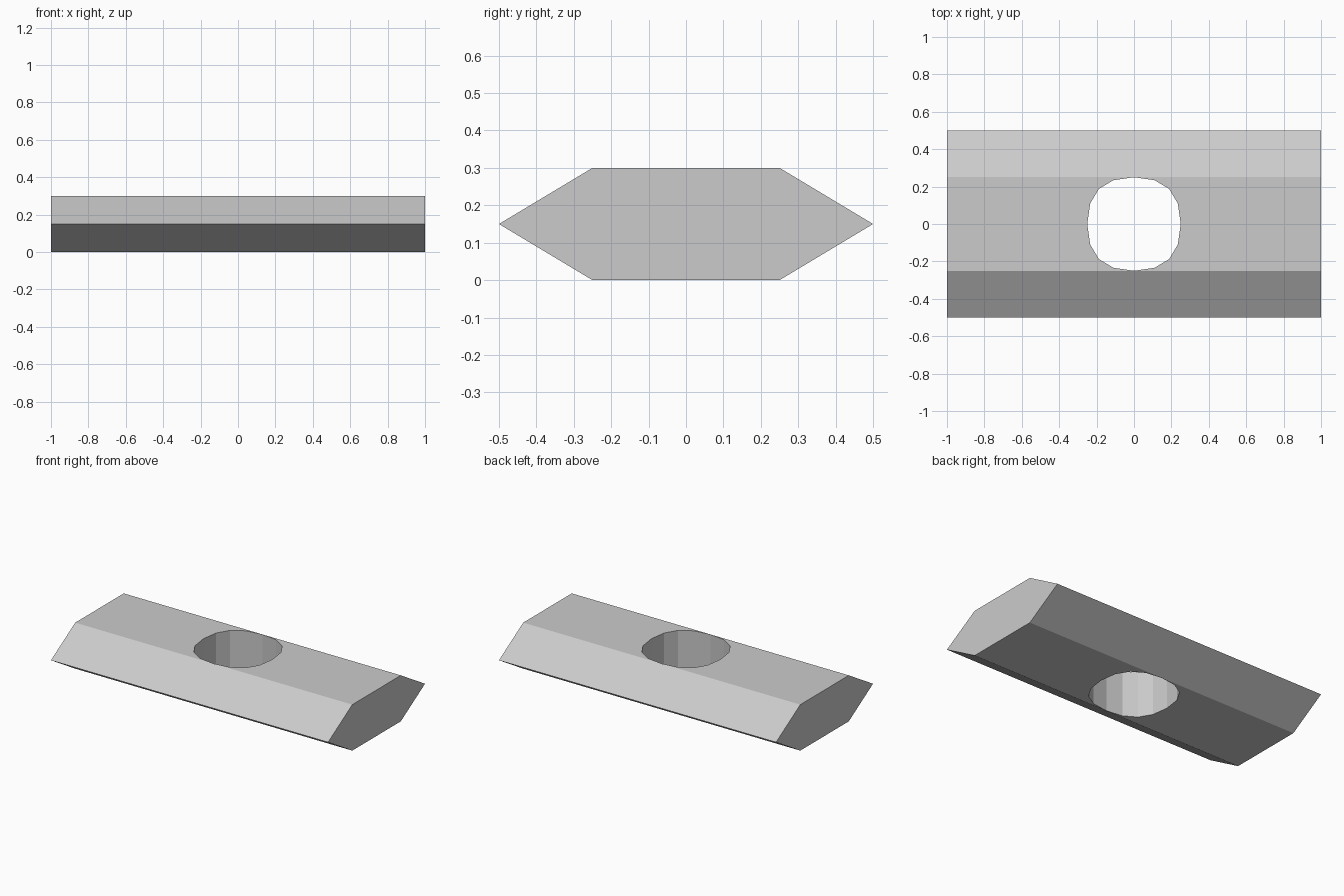
import bpy, bmesh

if "Cube" in bpy.data.objects:
    bpy.data.objects.remove(bpy.data.objects["Cube"])

# Quarter of the hole outline: quadratic curve with its control at the corner
R, N = 0.25, 4
quarter = [(R * (1 - (1 - i / N) ** 2), R * (1 - (i / N) ** 2)) for i in range(N + 1)]
# Right half from (0, R) round to (0, -R)
half = quarter + [(x, -y) for x, y in reversed(quarter[:-1])]

bm = bmesh.new()
cache = {}


def face(points):
    verts = []
    for p in points:
        key = tuple(round(c, 5) + 0.0 for c in p)
        if key not in cache:
            cache[key] = bm.verts.new(key)
        verts.append(cache[key])
    bm.faces.new(verts)


H, M, W = 0.3, 0.15, 0.5
for s in (-1, 1):
    arc = [(s * x, y) for x, y in half]
    for z in (0, H):
        # Flat top and bottom halves around the hole
        face([(x, y, z) for x, y in arc] + [(s, -R, z), (s, R, z)])
        # Sloped side, meeting the hole at its tangent point
        face([(-1, s * R, z), (0, s * R, z), (1, s * R, z), (1, s * W, M), (-1, s * W, M)])
    # Hole wall
    for (ax, ay), (bx, by) in zip(arc, arc[1:]):
        face([(ax, ay, 0), (bx, by, 0), (bx, by, H), (ax, ay, H)])
    # Hexagonal end
    face([(s, -W, M), (s, -R, 0), (s, R, 0), (s, W, M), (s, R, H), (s, -R, H)])

bmesh.ops.recalc_face_normals(bm, faces=bm.faces)
# Split the concave halves cleanly
bmesh.ops.triangulate(bm, faces=[f for f in bm.faces if len(f.verts) > 6])
mesh = bpy.data.meshes.new("bevelled_bar")
bm.to_mesh(mesh)
bm.free()
bar = bpy.data.objects.new("bevelled_bar", mesh)
bpy.context.collection.objects.link(bar)
